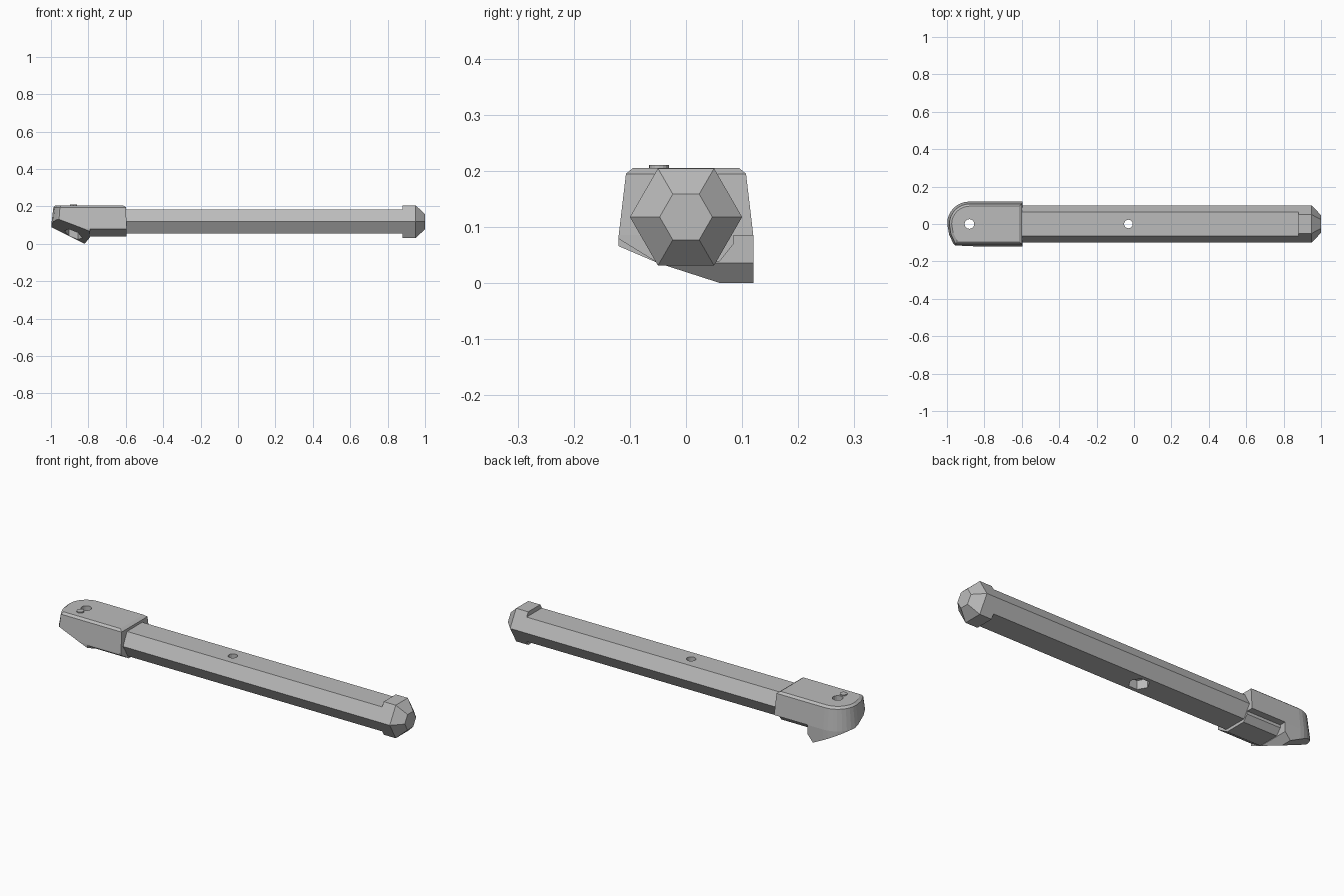
import bpy, bmesh, math
from mathutils import Vector

if "Cube" in bpy.data.objects:
    bpy.data.objects.remove(bpy.data.objects["Cube"], do_unlink=True)

grey = bpy.data.materials.new("plain_grey")
grey.use_nodes = True
grey.diffuse_color = (0.5, 0.5, 0.5, 1)
grey.node_tree.nodes["Principled BSDF"].inputs["Base Color"].default_value = (0.5, 0.5, 0.5, 1)

AXIS_Z = 0.118  # height of the shaft axis


def make_object(name, bm):
    bmesh.ops.recalc_face_normals(bm, faces=bm.faces)
    mesh = bpy.data.meshes.new(name)
    bm.to_mesh(mesh)
    bm.free()
    mesh.materials.append(grey)
    obj = bpy.data.objects.new(name, mesh)
    bpy.context.collection.objects.link(obj)
    return obj


def loft(rings):
    """Closed solid through rings with equal point counts."""
    bm = bmesh.new()
    loops = [[bm.verts.new(p) for p in ring] for ring in rings]
    n = len(loops[0])
    for a, b in zip(loops, loops[1:]):
        for i in range(n):
            j = (i + 1) % n
            bm.faces.new((a[i], a[j], b[j], b[i]))
    bm.faces.new(loops[0])
    bm.faces.new(loops[-1])
    return bm


def prism(name, x, y, z0, z1, radius, sides):
    def ring(z):
        return [(x + radius * math.cos(math.tau * i / sides),
                 y + radius * math.sin(math.tau * i / sides), z) for i in range(sides)]
    return make_object(name, loft([ring(z0), ring(z1)]))


def carve(target, cutter):
    cutter.hide_render = True
    mod = target.modifiers.new("cut", 'BOOLEAN')
    mod.operation = 'DIFFERENCE'
    mod.solver = 'EXACT'
    mod.object = cutter
    bpy.context.view_layer.objects.active = target
    bpy.ops.object.modifier_apply(modifier=mod.name)
    bpy.data.objects.remove(cutter, do_unlink=True)


def hex_ring(x, radius, flat=None):
    """Hexagon across x; flat lowers its top and bottom along the same slopes."""
    h = flat or radius * math.sqrt(3) / 2
    w = radius - h / math.sqrt(3)
    points = [(radius, 0), (w, h), (-w, h), (-radius, 0), (-w, -h), (w, -h)]
    return [(x, y, AXIS_Z + z) for y, z in points]


# Shaft with a bolt hole and a hexagonal nut pocket underneath
shaft = make_object("shaft", loft([hex_ring(-0.78, 0.1, 0.064), hex_ring(0.9, 0.1, 0.064)]))
carve(shaft, prism("bolt_cutter", -0.03, 0, -0.1, 0.4, 0.023, 16))
carve(shaft, prism("nut_cutter", -0.03, 0, -0.1, 0.1, 0.05, 6))

# Tapered hexagonal end knob
make_object("end_knob", loft([hex_ring(0.88, 0.1), hex_ring(0.95, 0.1), hex_ring(1.0, 0.047)]))


# Head footprint: rounded back corner, nearly square front corner
def footprint(z, inset, end):
    r = 0.12 - inset
    arc = [(-0.88 - r * math.cos(t), r * math.sin(t))
           for t in (math.pi / 2 * i / 8 for i in range(9))]
    front = [(end, -r), (-0.96 + inset * 0.6, -r), (-0.972 + inset, -r * 0.9),
             (-0.992 + inset, -r * 0.5)]
    return [(x, y, z) for x, y in front + arc + [(end, r)]]


head_bm = loft([footprint(-0.05, 0, -0.595), footprint(0.085, 0, -0.595),
                footprint(0.195, 0.013, -0.6), footprint(0.205, 0.025, -0.615)])
# Sloped underside of the hook: rearward slope, then front corner slope
for point, normal in (((-0.82, 0, 0), (-0.5, 0, -1)), ((-0.805, -0.12, 0.072), (-0.4, -0.43, -1))):
    geom = head_bm.verts[:] + head_bm.edges[:] + head_bm.faces[:]
    cut = bmesh.ops.bisect_plane(head_bm, geom=geom, dist=1e-5, plane_co=Vector(point),
                                 plane_no=Vector(normal), clear_outer=True)
    rim = [e for e in cut["geom_cut"] if isinstance(e, bmesh.types.BMEdge)]
    bmesh.ops.holes_fill(head_bm, edges=rim, sides=0)
head = make_object("head", head_bm)

# Clear the space ahead of the hook, under the head
notch = [(-0.88, -0.08), (-0.82, 0.0), (-0.79, 0.036), (-0.79, 0.085), (-0.5, 0.085), (-0.5, -0.08)]
carve(head, make_object("notch_cutter", loft([[(x, y, z) for x, z in notch] for y in (-0.3, 0.3)])))
carve(head, prism("bolt_cutter", -0.88, 0, -0.1, 0.4, 0.026, 16))
carve(head, prism("nut_cutter", -0.88, 0, -0.1, 0.09, 0.048, 6))

# Lower clamp of the head around the shaft
clamp = [(-0.12, 0.086), (-0.12, 0.079), (-0.055, 0.039), (0.06, 0.039), (0.085, 0.07), (0.085, 0.086)]
make_object("head_clamp", loft([[(x, y, z) for y, z in clamp] for x in (-0.792, -0.595)]))

# Small locating pin on top of the head
prism("locating_pin", -0.88, -0.048, 0.19, 0.211, 0.018, 16)
